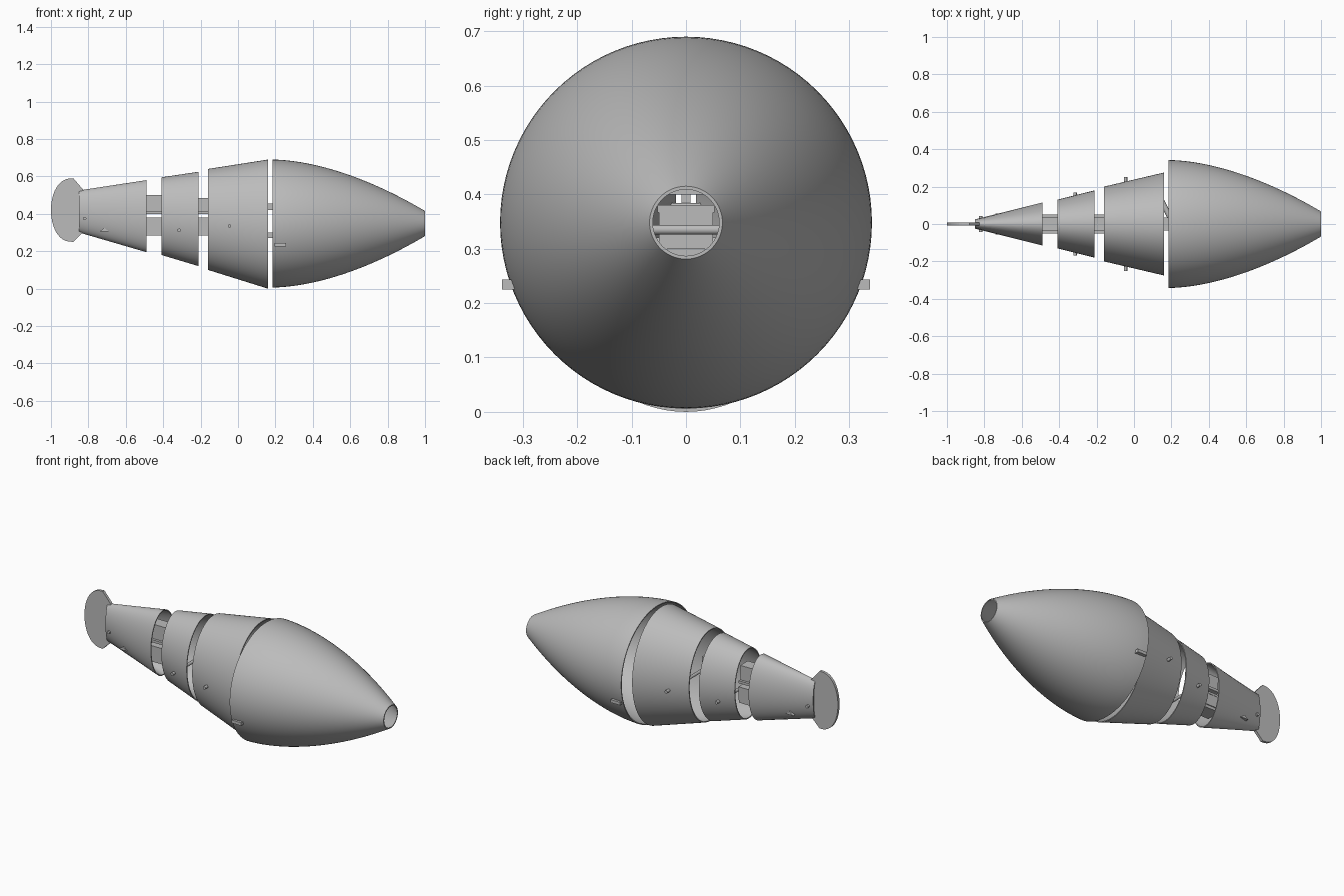
import bpy, bmesh, math
from mathutils import Matrix, Vector

cube = bpy.data.objects.get("Cube")
if cube:
    bpy.data.objects.remove(cube, do_unlink=True)

grey = bpy.data.materials.new("plain grey")
grey.use_nodes = True
GREY = (0.5, 0.5, 0.5, 1)
grey.diffuse_color = GREY
grey.node_tree.nodes["Principled BSDF"].inputs["Base Color"].default_value = GREY


def finish(name, bm, smooth=True):
    bmesh.ops.recalc_face_normals(bm, faces=bm.faces)
    mesh = bpy.data.meshes.new(name)
    bm.to_mesh(mesh)
    bm.free()
    mesh.materials.append(grey)
    obj = bpy.data.objects.new(name, mesh)
    bpy.context.collection.objects.link(obj)
    if smooth:
        bpy.ops.object.select_all(action="DESELECT")
        obj.select_set(True)
        bpy.context.view_layer.objects.active = obj
        bpy.ops.object.shade_smooth_by_angle(angle=math.radians(35))
    return obj


def shell(name, stations, wall=0.006, sides=96):
    """Hollow skin through elliptical stations (x, bottom, top, half width)."""
    bm = bmesh.new()
    path = [(s, 0) for s in stations] + [(s, wall) for s in reversed(stations)]
    rings = []
    for (x, low, high, width), inset in path:
        ring = []
        for i in range(sides):
            a = math.tau * i / sides
            ring.append(bm.verts.new((x, (width - inset) * math.cos(a),
                        (low + high) / 2 + ((high - low) / 2 - inset) * math.sin(a))))
        rings.append(ring)
    for r, ring in enumerate(rings):
        nxt = rings[(r + 1) % len(rings)]
        for i in range(sides):
            j = (i + 1) % sides
            bm.faces.new((ring[i], ring[j], nxt[j], nxt[i]))
    return finish(name, bm)


def box(name, x, y, z):
    """Box from (min, max) ranges."""
    bm = bmesh.new()
    size = [b - a for a, b in (x, y, z)]
    mid = [(a + b) / 2 for a, b in (x, y, z)]
    bmesh.ops.create_cube(bm, size=1, matrix=Matrix.Translation(mid) @ Matrix.Diagonal((*size, 1)))
    return finish(name, bm, False)


def rod(name, start, end, radius):
    bm = bmesh.new()
    a, b = Vector(start), Vector(end)
    turn = (b - a).to_track_quat("Z", "Y").to_matrix().to_4x4()
    bmesh.ops.create_cone(bm, cap_ends=True, segments=20, radius1=radius, radius2=radius,
                          depth=(b - a).length, matrix=Matrix.Translation((a + b) / 2) @ turn)
    return finish(name, bm)


def plate(name, outline, y0, y1):
    """Flat part with an x-z outline, extruded along y."""
    bm = bmesh.new()
    face = bm.faces.new([bm.verts.new((x, y0, z)) for x, z in outline])
    out = bmesh.ops.extrude_face_region(bm, geom=[face])
    moved = [v for v in out["geom"] if isinstance(v, bmesh.types.BMVert)]
    bmesh.ops.translate(bm, verts=moved, vec=(0, y1 - y0, 0))
    return finish(name, bm, False)


# Rounded head with an open nose
head = []
for i in range(33):
    t = i / 32
    r = 0.342 - 0.275 * t ** 1.75
    head.append((0.185 + 0.815 * t, 0.348 - r, 0.348 + r, r))
shell("head_shell", head)

# Tapering body skins
shell("front_body_shell", [(-0.16, 0.10, 0.64, 0.20), (0.16, 0.0, 0.69, 0.275)])
shell("middle_body_shell", [(-0.41, 0.18, 0.595, 0.13), (-0.21, 0.12, 0.625, 0.18)])
shell("tail_body_shell", [(-0.85, 0.30, 0.525, 0.025), (-0.49, 0.195, 0.58, 0.115)])

# Tail fin: curved trailing edge, notched into the tail skin
fin = [(-0.88 - 0.12 * math.cos(a) ** 0.8, 0.42 + 0.17 * math.sin(a))
       for a in [math.pi / 2 * (i / 12 - 1) * 0.9999 for i in range(25)]]
plate("tail_fin", fin + [(-0.82, 0.52), (-0.82, 0.31)], -0.008, 0.008)

# Inner frame links that show between the skins
for name, x0, x1, top in (("tail", -0.55, -0.38, 0.50), ("middle", -0.24, -0.13, 0.485)):
    box(name + "_upper_link", (x0, x1), (-0.035, 0.035), (0.415, top))
    box(name + "_servo", (x0, x1), (-0.05, 0.05), (0.30, 0.37))
    box(name + "_servo_flange", (x0, x1), (-0.052, 0.052), (0.367, 0.38))
    box(name + "_lower_link", (x0, x1), (-0.045, 0.045), (0.283, 0.30))
    box(name + "_horn", (x0, x1), (-0.05, 0.05), (0.40, 0.415))
box("front_upper_link", (0.05, 0.21), (-0.035, 0.035), (0.42, 0.455))
box("front_lower_link", (0.05, 0.21), (-0.035, 0.035), (0.27, 0.30))
rod("front_brace", (0.14, 0.14, 0.437), (0.21, 0.0, 0.437), 0.014)

# Cross pins through the skins
for name, x, z, half in (("front", -0.045, 0.335, 0.252), ("middle", -0.315, 0.312, 0.168),
                         ("tail", -0.82, 0.375, 0.042)):
    rod(name + "_cross_pin", (x, -half, z), (x, half, z), 0.009)

# Head side lugs and tail side tabs
for side, s in (("left", 1), ("right", -1)):
    y0, y1 = (0.315, 0.338) if s > 0 else (-0.338, -0.315)
    box("head_lug_" + side, (0.195, 0.257), (y0, y1), (0.225, 0.243))
    tab = [(-0.74, 0.305), (-0.69, 0.305), (-0.715, 0.325)]
    plate("tail_tab_" + side, tab, *sorted((s * 0.03, s * 0.056)))
